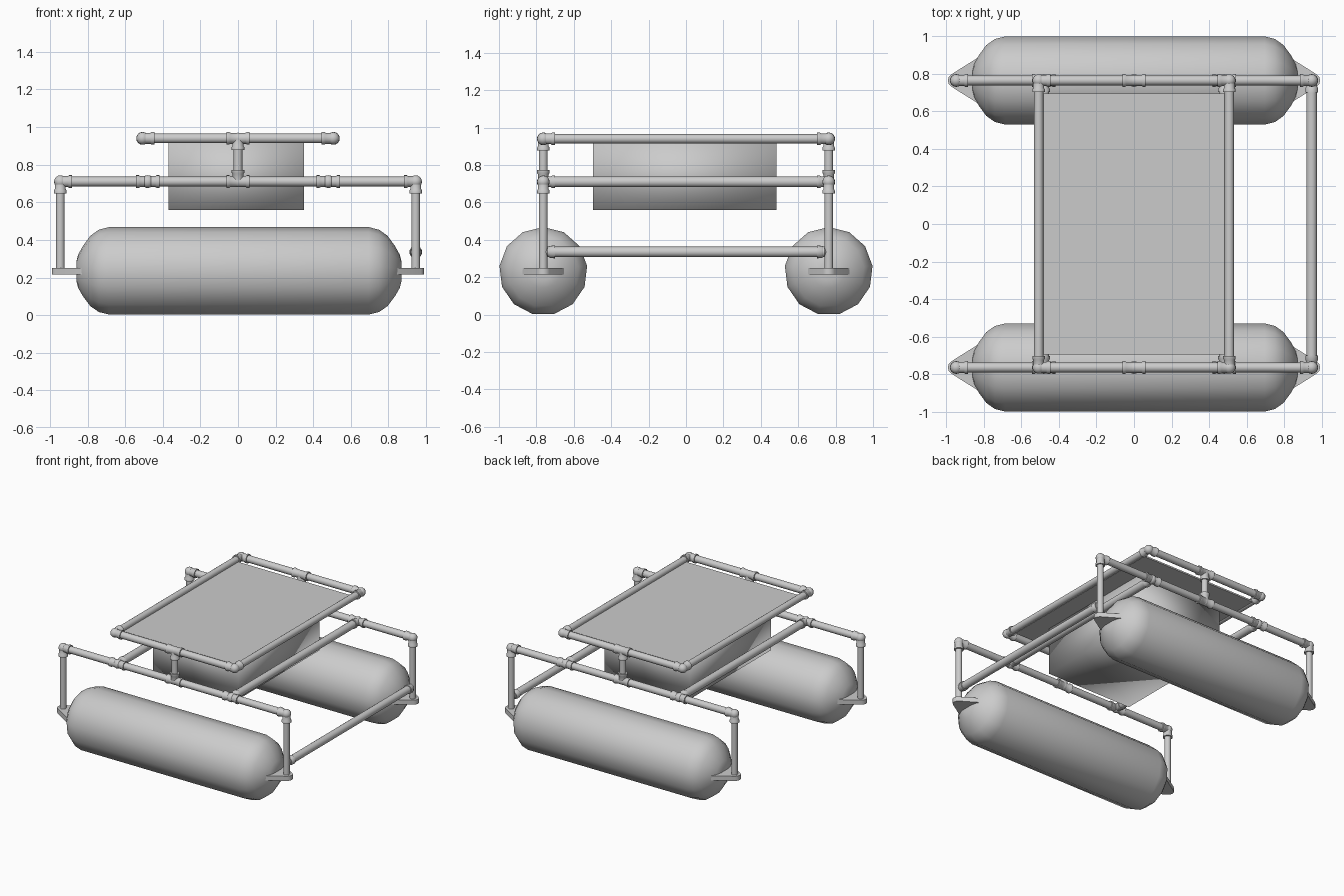
import bpy, bmesh, math
from mathutils import Vector

if "Cube" in bpy.data.objects:
    bpy.data.objects.remove(bpy.data.objects["Cube"])

Y = 0.763          # side frame / float centre line
ZS, ZT = 0.71, 0.94  # side rail and top frame heights


def finish(name, bm, angle=60):
    bmesh.ops.recalc_face_normals(bm, faces=bm.faces)
    me = bpy.data.meshes.new(name)
    bm.to_mesh(me)
    bm.free()
    ob = bpy.data.objects.new(name, me)
    bpy.context.collection.objects.link(ob)
    bpy.ops.object.select_all(action='DESELECT')
    ob.select_set(True)
    bpy.context.view_layer.objects.active = ob
    bpy.ops.object.shade_smooth_by_angle(angle=math.radians(angle))
    return ob


def lathe(name, origin, axis, profile, sides=16):
    """Revolve (distance, radius) pairs around an axis through origin."""
    o, w = Vector(origin), Vector(axis).normalized()
    u = Vector((1, 0, 0)) if abs(w.z) > 0.9 else Vector((0, 0, 1))
    v = w.cross(u)
    bm = bmesh.new()
    rings = []
    for t, r in profile:
        rings.append([bm.verts.new(o + w * t + r * (u * math.cos(a) + v * math.sin(a)))
                      for a in (2 * math.pi * i / sides for i in range(sides))])
    for a, b in zip(rings, rings[1:]):
        for i in range(sides):
            j = (i + 1) % sides
            bm.faces.new((a[i], a[j], b[j], b[i]))
    bm.faces.new(rings[0])
    bm.faces.new(rings[-1])
    return finish(name, bm)


def pipe(name, p, q, r=0.026):
    d = Vector(q) - Vector(p)
    return lathe(name, p, d, [(0, r), (d.length, r)])


def socket(name, p, axis, length=0.062):
    """Fitting arm: body with a thicker collar at the mouth."""
    return lathe(name, p, axis, [(0, 0.029), (length - 0.022, 0.029),
                                 (length - 0.014, 0.034), (length, 0.034)])


def fitting(name, p, axes, r=0.033):
    bm = bmesh.new()
    bmesh.ops.create_uvsphere(bm, u_segments=16, v_segments=10, radius=r)
    bmesh.ops.translate(bm, verts=bm.verts, vec=p)
    finish(name, bm)
    for a in axes:
        socket(name + "_socket", p, a)


def prism(name, pts, z0, z1, angle=40):
    bm = bmesh.new()
    f = bm.faces.new([bm.verts.new((x, y, z0)) for x, y in pts])
    g = bmesh.ops.extrude_face_region(bm, geom=[f])
    bmesh.ops.translate(bm, vec=(0, 0, z1 - z0),
                        verts=[e for e in g['geom'] if isinstance(e, bmesh.types.BMVert)])
    return finish(name, bm, angle)


def rect(x0, x1, y0, y1):
    return [(x0, y0), (x1, y0), (x1, y1), (x0, y1)]


# Rounded float profile
cap = [(0, 0.05), (0.01, 0.09), (0.035, 0.135), (0.075, 0.19), (0.12, 0.222), (0.175, 0.236)]
L = 1.73
float_profile = cap + [(L - t, r) for t, r in reversed(cap)]

for s in (-1, 1):
    y = s * Y
    side = "front" if s < 0 else "back"
    lathe(side + "_float", (-0.86, y, 0.232), (1, 0, 0), float_profile, 13)
    # side frame and top frame rails
    pipe(side + "_side_rail", (-0.945, y, ZS), (0.945, y, ZS))
    pipe(side + "_top_rail", (-0.5, y, ZT), (0.5, y, ZT))
    pipe(side + "_riser", (0, y, ZS), (0, y, ZT), 0.023)
    fitting(side + "_lower_tee", (0, y, ZS), [(1, 0, 0), (-1, 0, 0), (0, 0, 1)], 0.03)
    fitting(side + "_upper_tee", (0, y, ZT), [(1, 0, 0), (-1, 0, 0), (0, 0, -1)], 0.03)
    for e in (-1, 1):
        x = e * 0.945
        # mounting tab tapering to a rounded tip
        tip = [(e * (0.955 + 0.035 * math.cos(a)), y + 0.037 * math.sin(a))
               for a in (math.radians(d) for d in (-60, -30, 0, 30, 60))]
        prism("float_tab", [(e * 0.80, y - 0.14)] + tip + [(e * 0.80, y + 0.14)], 0.215, 0.25)
        # leg and elbows
        pipe("leg", (x, y, 0.24), (x, y, ZS), 0.023)
        fitting("leg_elbow", (x, y, ZS), [(-e, 0, 0), (0, 0, -1)])
        fitting("cross_tee", (e * 0.48, y, ZS), [(1, 0, 0), (-1, 0, 0), (0, -s, 0)], 0.034)
        fitting("top_corner", (e * 0.507, y, ZT), [(-e, 0, 0), (0, -s, 0)])
    # end of the low brace
    lathe("brace_end", (0.945, s * 0.755, 0.335), (0, -s, 0),
          [(0, 0.012), (0.03, 0.033), (0.055, 0.034), (0.056, 0.027)])

# Transverse pipes
for e in (-1, 1):
    pipe("cross_pipe", (e * 0.48, -Y, ZS), (e * 0.48, Y, ZS), 0.029)
    pipe("top_side_pipe", (e * 0.507, -Y, ZT), (e * 0.507, Y, ZT), 0.025)
pipe("low_brace", (0.945, -0.74, 0.335), (0.945, 0.74, 0.335), 0.028)

# Roof panel and equipment box hung beneath it
prism("roof_panel", rect(-0.49, 0.49, -0.695, 0.695), 0.92, 0.932)
prism("equipment_box", rect(-0.37, 0.352, -0.497, 0.483), 0.56, 0.921, 100)
